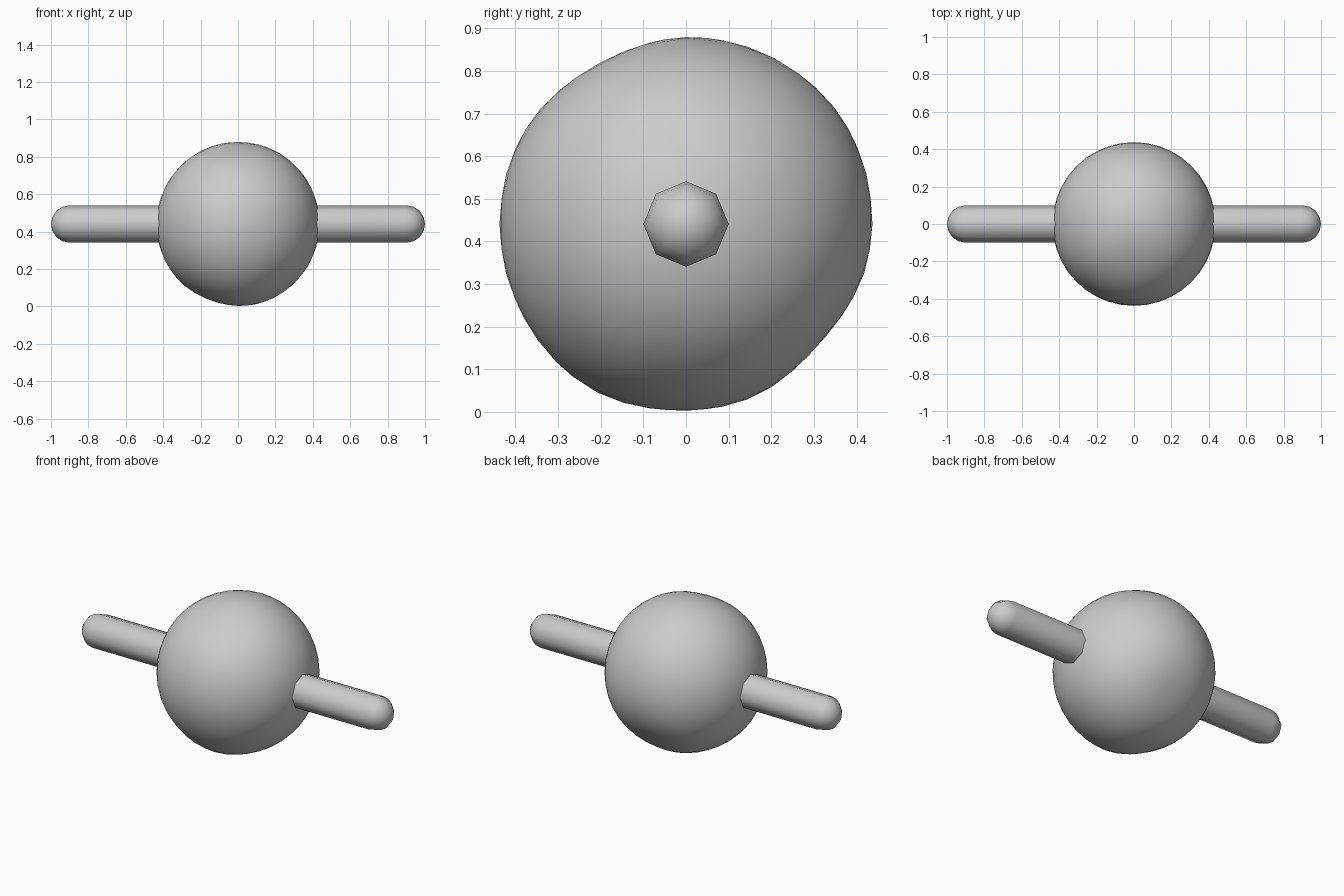
import bpy, bmesh
from math import sin, cos, pi, radians
from mathutils import Vector

if "Cube" in bpy.data.objects:
    bpy.data.objects.remove(bpy.data.objects["Cube"])

CENTRE_Z = 0.441


def finish(name, bm):
    mesh = bpy.data.meshes.new(name)
    bmesh.ops.recalc_face_normals(bm, faces=bm.faces)
    bm.to_mesh(mesh)
    bm.free()
    obj = bpy.data.objects.new(name, mesh)
    bpy.context.collection.objects.link(obj)
    obj.location.z = CENTRE_Z
    bpy.ops.object.select_all(action='DESELECT')
    obj.select_set(True)
    bpy.context.view_layer.objects.active = obj
    bpy.ops.object.shade_smooth_by_angle(angle=radians(60))
    return obj


# Slightly hand-shaped ball: soft dents and swellings (direction, depth)
BUMPS = [((0, -0.47, 0.88), -0.011), ((0, 0.75, -0.66), -0.018),
         ((0, -0.53, -0.85), 0.008), ((-0.3, 0, -0.95), -0.006),
         ((0, 0.8, 0.6), 0.004)]
bm = bmesh.new()
bmesh.ops.create_icosphere(bm, subdivisions=4, radius=0.44)
for v in bm.verts:
    n = v.co.normalized()
    offset = 0
    for direction, depth in BUMPS:
        d = max(0, n.dot(Vector(direction).normalized()))
        offset += depth * d ** 14
    v.co += n * offset
    v.co.x *= 0.99
    v.co.y *= 0.994
finish("ball", bm)

# Eight-sided bar with rounded ends running through the ball
R, SIDES, STEPS = 0.1, 8, 4
half = [(1 - R + R * sin(a), R * cos(a))
        for a in (i * pi / 2 / STEPS for i in range(STEPS))]
profile = [(-x, r) for x, r in reversed(half)] + half
bm = bmesh.new()
rings = [[bm.verts.new((x, r * cos(2 * pi * k / SIDES), r * sin(2 * pi * k / SIDES)))
          for k in range(SIDES)] for x, r in profile]
for a, b in zip(rings, rings[1:]):
    for k in range(SIDES):
        j = (k + 1) % SIDES
        bm.faces.new((a[k], a[j], b[j], b[k]))
for ring, x in ((rings[0], -1), (rings[-1], 1)):
    tip = bm.verts.new((x, 0, 0))
    for k in range(SIDES):
        bm.faces.new((ring[k], ring[(k + 1) % SIDES], tip))
finish("bar", bm)
